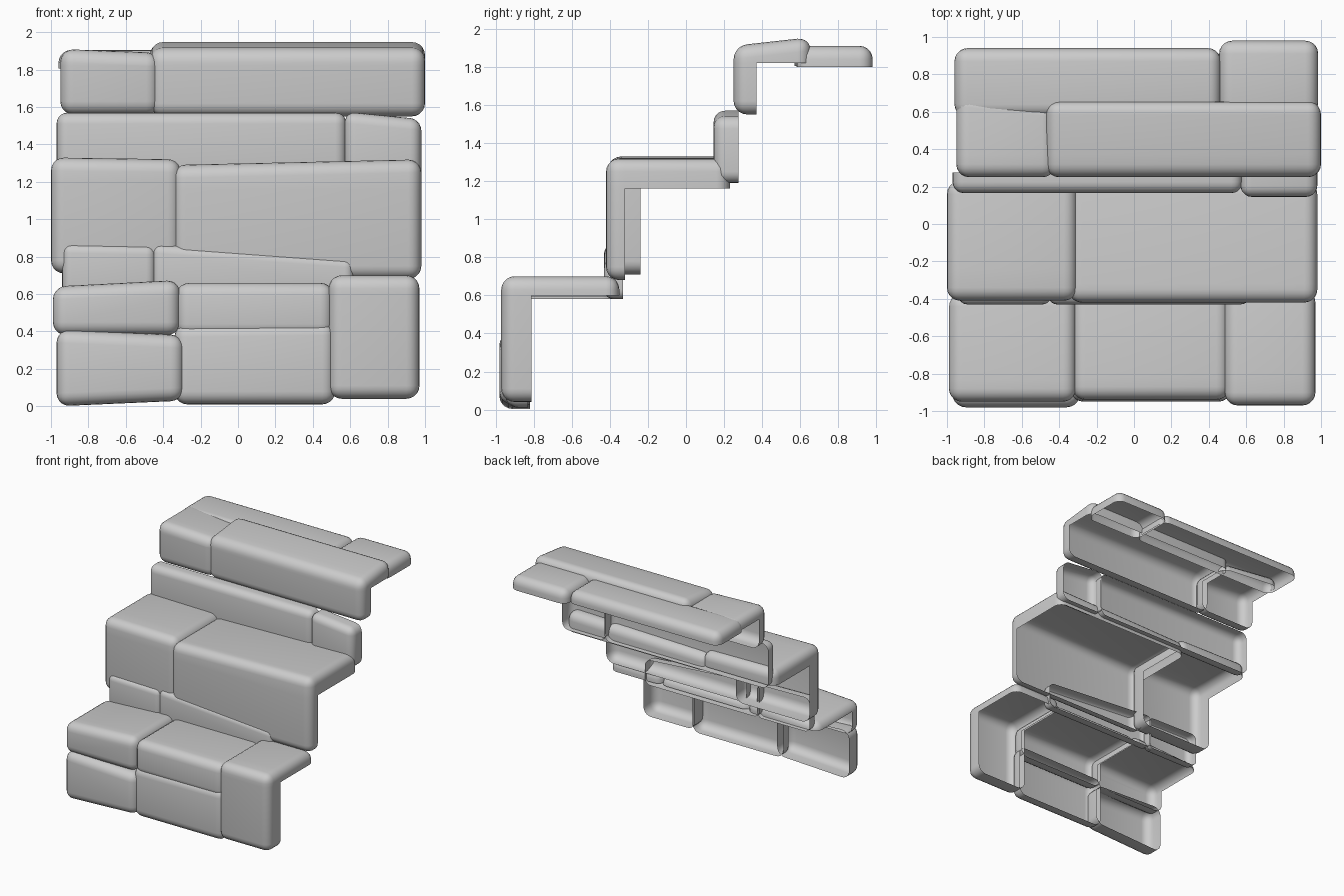
import bpy, bmesh
from mathutils import Vector

if "Cube" in bpy.data.objects:
    bpy.data.objects.remove(bpy.data.objects["Cube"])


def stone(name, x, y, z, front=0.0, top=0.0, tx=0.0, ty=0.0, bx=0.0, yx=0.0, r=0.07):
    """Rounded block kept only as an open shell: a front skirt and a top skirt.
    tx/ty tilt the top along x/y, bx tilts the bottom, yx skews the back edge."""
    y1 = y[1] if top else y[0] + front + 0.25
    z0 = z[0] if front else z[1] - top - 0.25
    bm = bmesh.new()
    bmesh.ops.create_cube(bm, size=1)
    for v in bm.verts:
        right, back, up = (c > 0 for c in v.co)
        v.co = Vector((x[right], y1 if back else y[0], z[1] if up else z0))
        if up:
            v.co.z += tx * right + ty * back
        else:
            v.co.z += bx * right
        if back and right:
            v.co.y += yx
    bmesh.ops.bevel(bm, geom=bm.edges[:], offset=r, segments=5, profile=0.5,
                    affect='EDGES', clamp_overlap=True)
    # Cut the skirts to depth and open the hidden back and underside
    yc, zc = y[0] + front, z[1] - top
    for co, no in (((0, yc, 0), (0, 1, 0)), ((0, 0, zc), (0, 0, 1))):
        bmesh.ops.bisect_plane(bm, geom=bm.verts[:] + bm.edges[:] + bm.faces[:],
                               dist=1e-5, plane_co=co, plane_no=no)
    gone = []
    for f in bm.faces:
        c = f.calc_center_median()
        if not ((front and c.y < yc - 1e-4) or (top and c.z > zc + 1e-4)):
            gone.append(f)
    bmesh.ops.delete(bm, geom=gone, context='FACES')
    bmesh.ops.recalc_face_normals(bm, faces=bm.faces[:])
    # Make sure the shell faces outwards (front / up)
    if sum((f.normal.z - f.normal.y) * f.calc_area() for f in bm.faces) < 0:
        bmesh.ops.reverse_faces(bm, faces=bm.faces[:])
    me = bpy.data.meshes.new(name)
    bm.to_mesh(me)
    bm.free()
    for p in me.polygons:
        p.use_smooth = True
    ob = bpy.data.objects.new(name, me)
    bpy.context.collection.objects.link(ob)
    return ob


# Bottom step
stone("base_stone_left", (-0.97, -0.29), (-0.98, 0), (0.0, 0.41), front=0.16, tx=-0.03, bx=0.03)
stone("base_stone_middle", (-0.34, 0.52), (-0.95, 0), (0.01, 0.44), front=0.12, tx=0.01)
stone("lower_tread_left", (-0.99, -0.31), (-0.95, -0.37), (0.38, 0.64), front=0.12, top=0.06, tx=0.035)
stone("lower_tread_middle", (-0.33, 0.51), (-0.94, -0.37), (0.37, 0.66), front=0.12, top=0.07)
stone("lower_tread_right", (0.485, 0.97), (-0.97, -0.35), (0.04, 0.70), front=0.16, top=0.10)

# Small filler stones under the middle step
stone("filler_stone_left", (-0.94, -0.44), (-0.43, 0), (0.58, 0.87), front=0.1, tx=-0.01, r=0.05)
stone("filler_stone_right", (-0.46, 0.62), (-0.43, 0), (0.58, 0.87), front=0.1, tx=-0.08, r=0.05)

# Middle step
stone("middle_step_left", (-1.0, -0.305), (-0.41, 0.23), (0.71, 1.33), front=0.17, top=0.13, tx=-0.01)
stone("middle_step_right", (-0.35, 0.98), (-0.42, 0.23), (0.68, 1.29), front=0.10, top=0.13, tx=0.03)

# Riser above the middle step
stone("riser_stone_left", (-0.97, 0.58), (0.165, 0), (1.19, 1.57), front=0.11, r=0.06)
stone("riser_stone_right", (0.57, 0.98), (0.145, 0), (1.19, 1.575), front=0.13, tx=-0.04, r=0.06)

# Upper step
stone("upper_step_left", (-0.95, -0.42), (0.25, 0.70), (1.56, 1.91), front=0.12, top=0.09, tx=-0.02, yx=-0.06)
stone("upper_step_right", (-0.47, 1.0), (0.25, 0.655), (1.55, 1.91), front=0.12, top=0.09, ty=0.045)

# Top ledge
stone("top_ledge_left", (-0.96, 0.465), (0.57, 0.94), (0, 1.905), top=0.10)
stone("top_ledge_right", (0.455, 0.985), (0.58, 0.98), (0, 1.91), top=0.11)
